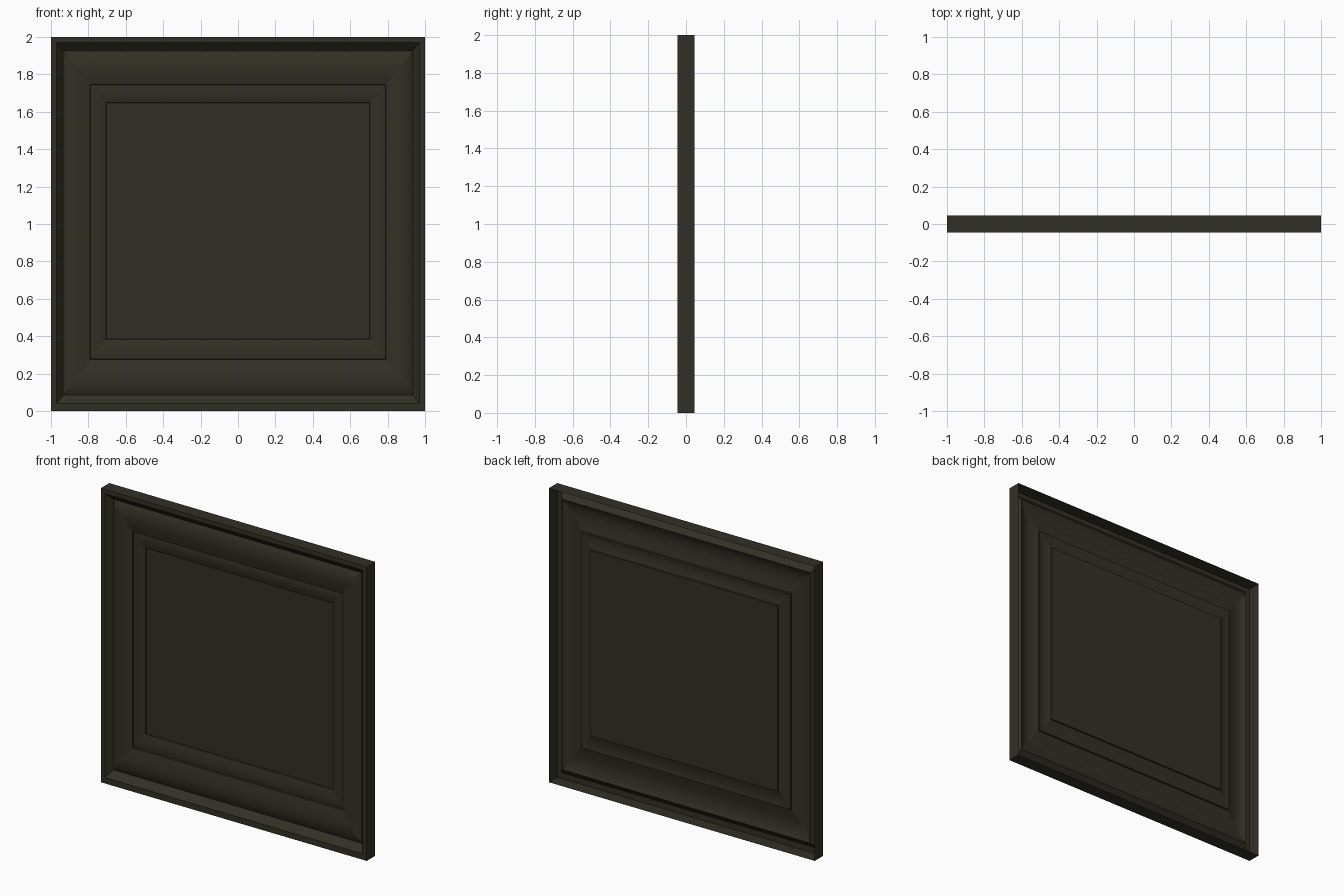
import bpy, bmesh, math

if "Cube" in bpy.data.objects:
    bpy.data.objects.remove(bpy.data.objects["Cube"])

# Ring lines of the moulding: (half width, bottom z, top z)
RINGS = [(1.0, 0.0, 2.0), (0.97, 0.04, 1.97), (0.935, 0.085, 1.925),
         (0.79, 0.275, 1.745), (0.703, 0.385, 1.647)]


def ring(k):
    """Rectangle at fractional ring position k."""
    i = min(int(k), len(RINGS) - 2)
    t = k - i
    return [a + (b - a) * t for a, b in zip(RINGS[i], RINGS[i + 1])]


# Profile as (ring position, y): skirt, flat lip, sloped lip
profile = [(0, 0.045), (0, -0.045), (1, -0.045), (2, -0.002)]

# Wide rounded band
N = 10
for i in range(1, N + 1):
    t = i / N
    profile.append((2 + t, -0.002 - 0.018 * math.sin(math.pi * t ** 0.8) - 0.004 * t))

# Small step, then narrow rounded band running down to the panel
profile.append((3.02, 0.004))
for i in range(1, 7):
    t = i / 6
    profile.append((3.02 + 0.96 * t, 0.003 + 0.010 * t * t - 0.003 * math.sin(math.pi * t)))
profile.append((4, 0.022))

bm = bmesh.new()
loops = []
for k, y in profile:
    w, lo, hi = ring(k)
    loops.append([bm.verts.new((x, y, z))
                  for x, z in ((-w, lo), (w, lo), (w, hi), (-w, hi))])

# Bridge neighbouring rectangles
for a, b in zip(loops, loops[1:]):
    for i in range(4):
        j = (i + 1) % 4
        bm.faces.new((a[i], a[j], b[j], b[i]))

# Flat centre panel
bm.faces.new(loops[-1])
bm.normal_update()

# Smooth curves, crisp mitres and steps
mitres = set()
for a, b in zip(loops, loops[1:]):
    for i in range(4):
        mitres.add(bm.edges.get((a[i], b[i])))
for f in bm.faces:
    f.smooth = True
for e in bm.edges:
    if e in mitres or len(e.link_faces) < 2 or e.calc_face_angle(0) > math.radians(16):
        e.smooth = False

mesh = bpy.data.meshes.new("moulded_panel")
bm.to_mesh(mesh)
bm.free()

mat = bpy.data.materials.new("dark olive")
mat.diffuse_color = (0.031, 0.030, 0.019, 1)
mat.use_nodes = True
mat.node_tree.nodes["Principled BSDF"].inputs["Base Color"].default_value = mat.diffuse_color
mesh.materials.append(mat)
obj = bpy.data.objects.new("moulded_panel", mesh)
bpy.context.collection.objects.link(obj)
